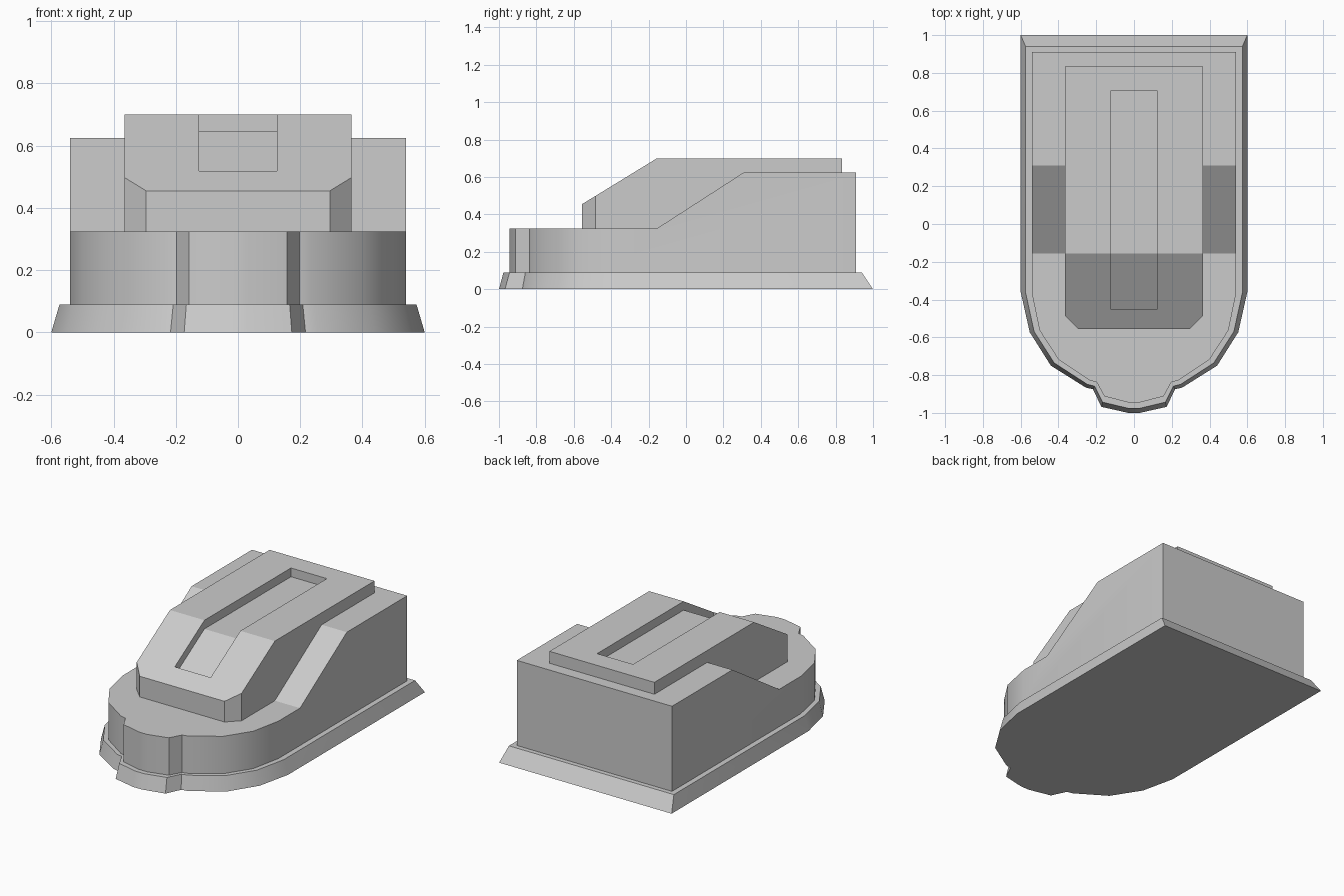
import bpy, bmesh, math

if "Cube" in bpy.data.objects:
    bpy.data.objects.remove(bpy.data.objects["Cube"])


def make_object(name, bm):
    bmesh.ops.recalc_face_normals(bm, faces=bm.faces)
    mesh = bpy.data.meshes.new(name)
    bm.to_mesh(mesh)
    bm.free()
    ob = bpy.data.objects.new(name, mesh)
    bpy.context.collection.objects.link(ob)
    return ob


def loft(name, ring_a, ring_b):
    """Closed solid between two matching rings of 3D points."""
    bm = bmesh.new()
    a = [bm.verts.new(p) for p in ring_a]
    b = [bm.verts.new(p) for p in ring_b]
    bm.faces.new(a)
    bm.faces.new(b)
    for i in range(len(a)):
        j = (i + 1) % len(a)
        bm.faces.new((a[i], a[j], b[j], b[i]))
    return make_object(name, bm)


def mirrored(half):
    """Full plan outline from its right half, listed back to front."""
    return half + [(-x, y) for x, y in reversed(half)]


def at_height(outline, z):
    return [(x, y, z) for x, y in outline]


def cut(ob, name, profile, half_width):
    """Remove a side profile (y, z) swept across x."""
    cutter = loft(name, [(-half_width, y, z) for y, z in profile],
                  [(half_width, y, z) for y, z in profile])
    cutter.hide_render = True
    mod = ob.modifiers.new(name, 'BOOLEAN')
    mod.operation = 'DIFFERENCE'
    mod.solver = 'EXACT'
    mod.object = cutter
    bpy.context.view_layer.objects.active = ob
    bpy.ops.object.modifier_apply(modifier=mod.name)
    bpy.data.objects.remove(cutter)


def smooth(ob):
    bpy.ops.object.select_all(action='DESELECT')
    ob.select_set(True)
    bpy.context.view_layer.objects.active = ob
    bpy.ops.object.shade_smooth_by_angle(angle=math.radians(29))


# Plan outlines: straight sides, rounded front, stepped nose
foot = [(0.6, 1.0), (0.6, -0.36), (0.552, -0.573), (0.44, -0.75),
        (0.255, -0.866), (0.217, -0.875), (0.173, -0.968), (0.03, -1.0)]
wall = [(0.54, 0.91), (0.54, -0.37), (0.5, -0.563), (0.4, -0.717),
        (0.235, -0.828), (0.197, -0.838), (0.157, -0.912), (0.03, -0.945)]

# Sloped skirt around the bottom
t = 0.44
rim = [(a[0] + (b[0] - a[0]) * t, a[1] + (b[1] - a[1]) * t)
       for a, b in zip(foot, wall)]
rim[0] = (rim[0][0], 0.94)
skirt = loft("base_skirt", at_height(mirrored(foot), 0),
             at_height(mirrored(rim), 0.09))

# Main body: low front deck, ramp, high rear
body = loft("body", at_height(mirrored(wall), 0.09),
            at_height(mirrored(wall), 0.625))
cut(body, "deck_cutter", [(-1.2, 0.325), (-0.155, 0.325), (0.31, 0.625),
                          (0.465, 0.725), (-1.2, 0.725)], 0.8)

# Raised centre hood with chamfered front corners and sloped nose
hood_plan = mirrored([(0.365, 0.835), (0.365, -0.485), (0.295, -0.555)])
hood = loft("centre_hood", at_height(hood_plan, 0.3),
            at_height(hood_plan, 0.7))
cut(hood, "slope_cutter", [(-0.8, 0.305), (0.0, 0.795), (-0.8, 0.795)], 0.6)

# Long recess that follows the hood surface
cut(hood, "recess_cutter", [(-0.45, 0.464), (-0.155, 0.645), (0.705, 0.645),
                            (0.705, 0.8), (-0.45, 0.8)], 0.125)

for part in (skirt, body, hood):
    smooth(part)
